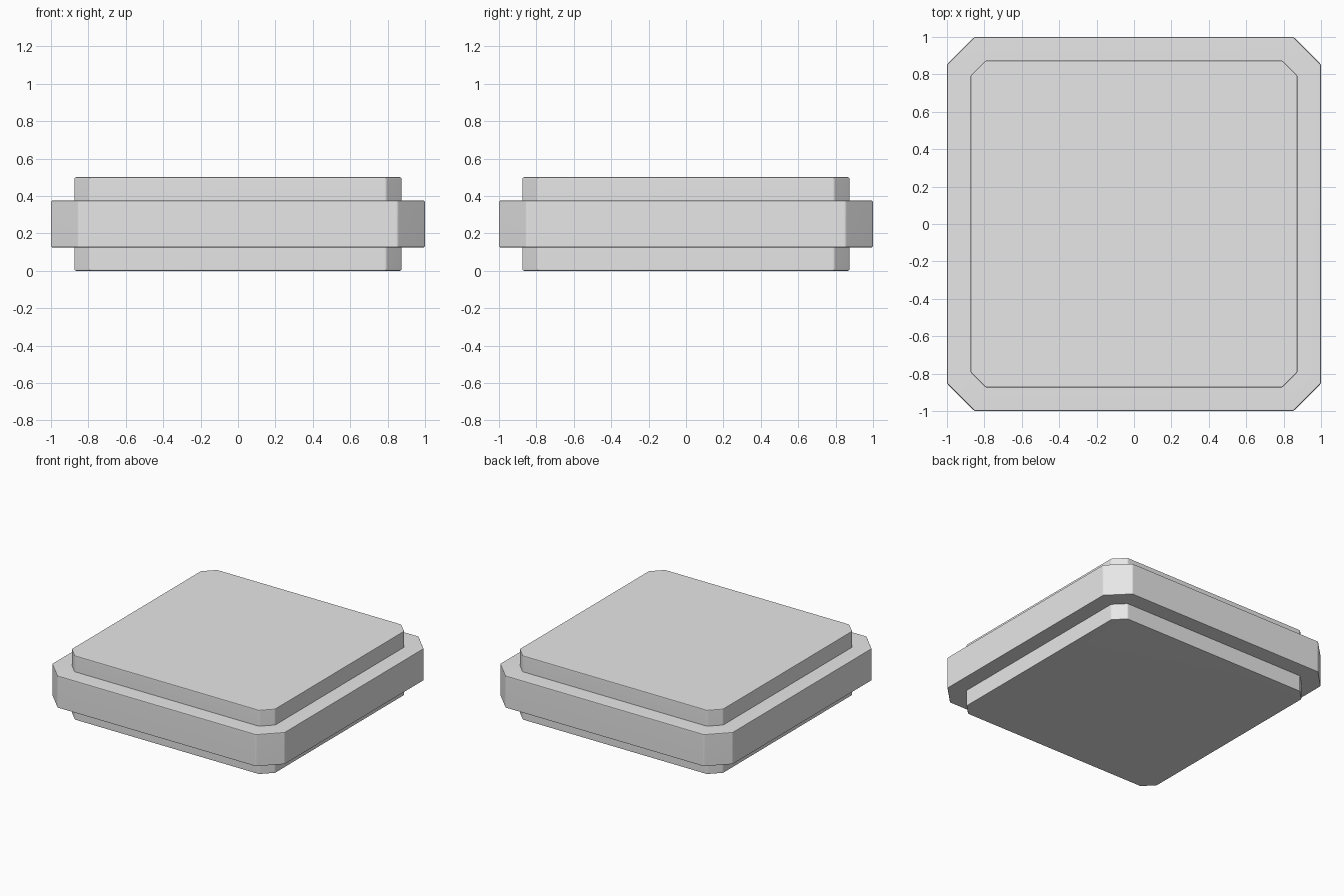
import bpy, bmesh

if "Cube" in bpy.data.objects:
    bpy.data.objects.remove(bpy.data.objects["Cube"])

grey = bpy.data.materials.new("light_grey")
grey.diffuse_color = (0.8, 0.8, 0.8, 1)
grey.use_nodes = True
grey.node_tree.nodes["Principled BSDF"].inputs["Base Color"].default_value = grey.diffuse_color


def octagon(bm, half, cut, z):
    """Ring of verts for a square with clipped corners."""
    k = half - cut
    pts = [(half, -k), (half, k), (k, half), (-k, half),
           (-half, k), (-half, -k), (-k, -half), (k, -half)]
    return [bm.verts.new((x, y, z)) for x, y in pts]


# Stepped plate: wide middle band with inset top and bottom steps
levels = [(0.875, 0.083, 0.0), (0.875, 0.083, 0.125),
          (1.0, 0.147, 0.125), (1.0, 0.147, 0.375),
          (0.875, 0.083, 0.375), (0.875, 0.083, 0.5)]
bm = bmesh.new()
rings = [octagon(bm, *lv) for lv in levels]
for a, b in zip(rings, rings[1:]):
    for i in range(8):
        j = (i + 1) % 8
        bm.faces.new((a[i], a[j], b[j], b[i]))
bm.faces.new(rings[-1])
bm.faces.new(rings[0][::-1])
bm.normal_update()

# Soften only the outward edges
edges = [e for e in bm.edges if e.calc_face_angle_signed() > 0.1]
bmesh.ops.bevel(bm, geom=edges, offset=0.008, offset_type='OFFSET',
                segments=2, profile=0.5, affect='EDGES', clamp_overlap=True)

mesh = bpy.data.meshes.new("stepped_plate")
bm.to_mesh(mesh)
bm.free()
plate = bpy.data.objects.new("stepped_plate", mesh)
bpy.context.collection.objects.link(plate)
mesh.materials.append(grey)

# Smooth rounded edges, keep the steps sharp
bpy.context.view_layer.objects.active = plate
plate.select_set(True)
bpy.ops.object.shade_smooth_by_angle(angle=0.6)
mod = plate.modifiers.new("flat_faces", 'WEIGHTED_NORMAL')
mod.keep_sharp = True
